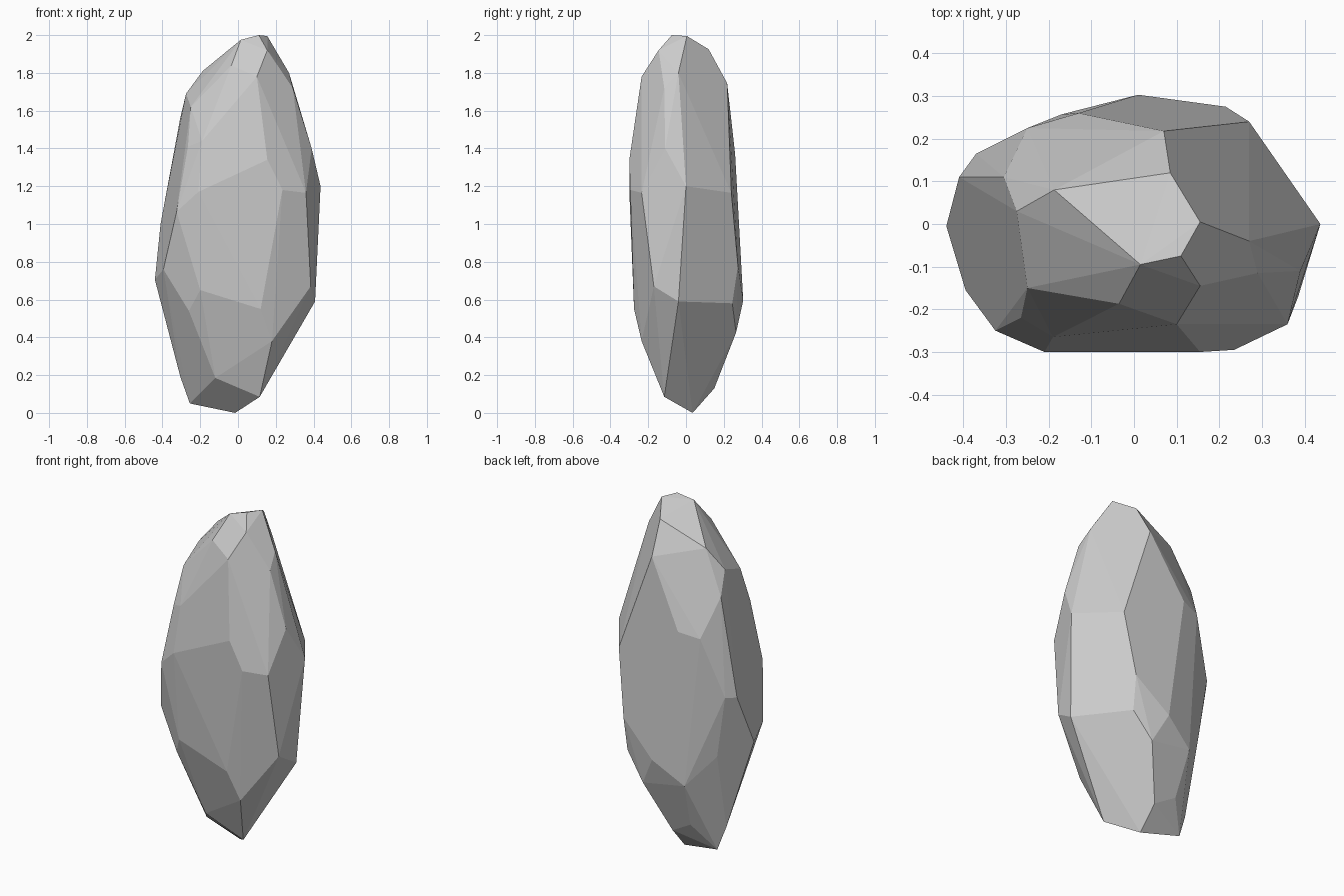
import bpy, bmesh, math

# Corner points of the cut stone, grouped in height bands (x, y, z)
crown = [(.015, -.095, 1.975), (.11, -.075, 2), (.155, .005, 1.995), (.085, .12, 1.925),
         (.155, -.145, 1.92), (-.035, -.187, 1.84), (-.187, .08, 1.81), (.27, -.04, 1.8),
         (.1, -.235, 1.78), (.07, .218, 1.745), (.29, -.115, 1.72), (-.275, .03, 1.69)]
shoulder = [(-.25, -.15, 1.62), (-.305, .11, 1.565), (-.265, -.22, 1.41), (-.19, -.265, 1.44),
            (.39, -.11, 1.4), (-.13, .26, 1.37), (-.25, .225, 1.345), (.155, -.3, 1.34)]
waist = [(.437, 0, 1.2), (-.21, -.3, 1.17), (.235, -.295, 1.18), (.36, -.235, 1.165),
         (.27, .24, 1.165), (-.325, -.25, 1.065), (-.41, .11, 1), (-.37, .165, 1.01)]
belly = [(.215, .275, .78), (-.395, -.155, .76), (-.44, -.005, .705), (.385, -.17, .67),
         (-.2, -.264, .65), (-.315, .16, .645), (.408, -.04, .59), (.01, .303, .595),
         (.21, .245, .58), (.12, -.275, .55), (-.26, -.2, .54), (-.17, .257, .47),
         (.096, .265, .425), (.18, -.235, .38)]
foot = [(-.147, .169, .204), (-.305, .06, .19), (-.12, -.13, .185), (-.018, .15, .13),
        (.115, -.115, .085), (-.255, .073, .05), (-.015, .035, 0)]

# Stone: wrap the corners in a hull and merge nearly coplanar triangles into facets
bm = bmesh.new()
for p in crown + shoulder + waist + belly + foot:
    bm.verts.new(p)
res = bmesh.ops.convex_hull(bm, input=bm.verts)
loose = [v for v in bm.verts if not v.link_faces]
bmesh.ops.delete(bm, geom=loose, context='VERTS')
bmesh.ops.dissolve_limit(bm, angle_limit=math.radians(3), verts=bm.verts, edges=bm.edges)
bmesh.ops.recalc_face_normals(bm, faces=bm.faces)

mesh = bpy.data.meshes.new("rock")
bm.to_mesh(mesh)
bm.free()
rock = bpy.data.objects.new("rock", mesh)
bpy.context.collection.objects.link(rock)
